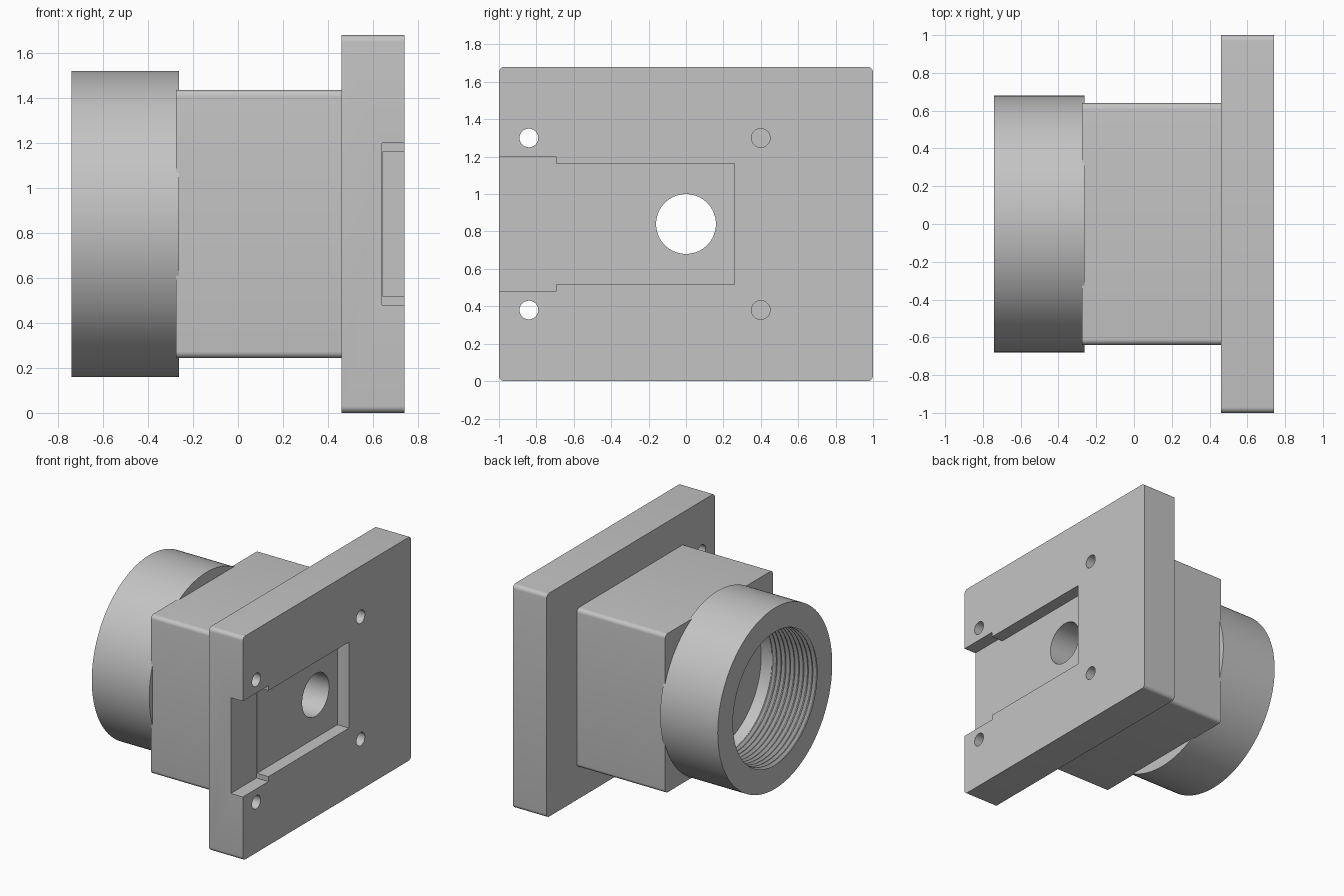
import bpy, bmesh, math
from mathutils import Matrix, Vector

if "Cube" in bpy.data.objects:
    bpy.data.objects.remove(bpy.data.objects["Cube"])

MID = 0.84          # height of the bore axis
grey = bpy.data.materials.new("satin grey")
grey.use_nodes = True
grey.diffuse_color = (0.55, 0.55, 0.55, 1)
grey.node_tree.nodes["Principled BSDF"].inputs["Base Color"].default_value = grey.diffuse_color


def make(name, bm):
    bmesh.ops.recalc_face_normals(bm, faces=bm.faces)
    mesh = bpy.data.meshes.new(name)
    bm.to_mesh(mesh)
    bm.free()
    mesh.materials.append(grey)
    ob = bpy.data.objects.new(name, mesh)
    bpy.context.collection.objects.link(ob)
    return ob


def block(name, x, y, z, fillet=0):
    """Box from (min, max) ranges, with the edges along x optionally rounded."""
    bm = bmesh.new()
    bmesh.ops.create_cube(bm, size=1)
    for v in bm.verts:
        v.co = Vector([r[0] if c < 0 else r[1] for c, r in zip(v.co, (x, y, z))])
    if fillet:
        edges = [e for e in bm.edges if abs(e.verts[0].co.x - e.verts[1].co.x) > 0.01]
        bmesh.ops.bevel(bm, geom=edges, offset=fillet, segments=6, profile=0.5, affect='EDGES')
    return make(name, bm)


def rod(name, x, y, z, radius, sides):
    """Cylinder along x."""
    bm = bmesh.new()
    place = Matrix.Translation((sum(x) / 2, y, z)) @ Matrix.Rotation(math.pi / 2, 4, 'Y')
    bmesh.ops.create_cone(bm, cap_ends=True, segments=sides, radius1=radius,
                          radius2=radius, depth=x[1] - x[0], matrix=place)
    return make(name, bm)


def lathe(name, profile, sides):
    """Closed (x, radius) profile revolved about the bore axis."""
    bm = bmesh.new()
    rings = []
    for i in range(sides):
        a = math.tau * i / sides
        rings.append([bm.verts.new((x, r * math.cos(a), MID + r * math.sin(a))) for x, r in profile])
    n = len(profile)
    for i, ring in enumerate(rings):
        nxt = rings[(i + 1) % sides]
        for j in range(n):
            k = (j + 1) % n
            bm.faces.new((ring[j], ring[k], nxt[k], nxt[j]))
    return make(name, bm)


def cut(ob, cutters):
    for c in cutters:
        mod = ob.modifiers.new("cut", 'BOOLEAN')
        mod.operation, mod.solver, mod.object = 'DIFFERENCE', 'EXACT', c
        bpy.context.view_layer.objects.active = ob
        bpy.ops.object.modifier_apply(modifier=mod.name)
        bpy.data.objects.remove(c)


# Mounting plate with stepped slot, centre hole and four screw holes
plate = block("mounting_plate", (0.46, 0.74), (-1, 1), (0, 1.68), 0.03)
cutters = [
    block("slot_mouth", (0.64, 0.8), (-1.1, -0.695), (0.48, 1.2)),
    block("slot", (0.645, 0.8), (-0.8, 0.26), (0.517, 1.163)),
    rod("plate_bore", (0.4, 0.8), 0, MID, 0.16, 64),
]
for y in (-0.84, 0.4):
    for side in (-1, 1):
        cutters.append(rod("screw_hole", (0.4, 0.8), y, MID + side * 0.46, 0.05, 32))
cut(plate, cutters)

# Square body with the centre hole
body = block("square_body", (-0.275, 0.46), (-0.64, 0.64), (MID - 0.597, MID + 0.597), 0.03)
cut(body, [rod("body_bore", (-0.4, 0.6), 0, MID, 0.16, 64)])

# Round collar with internal thread and a plain relief behind it
front, back = -0.74, -0.262
profile = [(back, 0.5), (back, 0.68), (front, 0.68), (front, 0.5)]
pitch, turns = 0.037, 10
for i in range(turns):
    x = front + i * pitch
    profile += [(x + 0.3 * pitch, 0.515), (x + 0.45 * pitch, 0.515),
                (x + 0.8 * pitch, 0.493), (x + 0.95 * pitch, 0.493)]
profile.append((front + turns * pitch + 0.005, 0.5))
collar = lathe("threaded_collar", profile, 128)

# Smooth rounds, crisp edges
bpy.ops.object.select_all(action='DESELECT')
for ob in (plate, body, collar):
    ob.select_set(True)
bpy.context.view_layer.objects.active = plate
bpy.ops.object.shade_smooth_by_angle(angle=math.radians(30))
